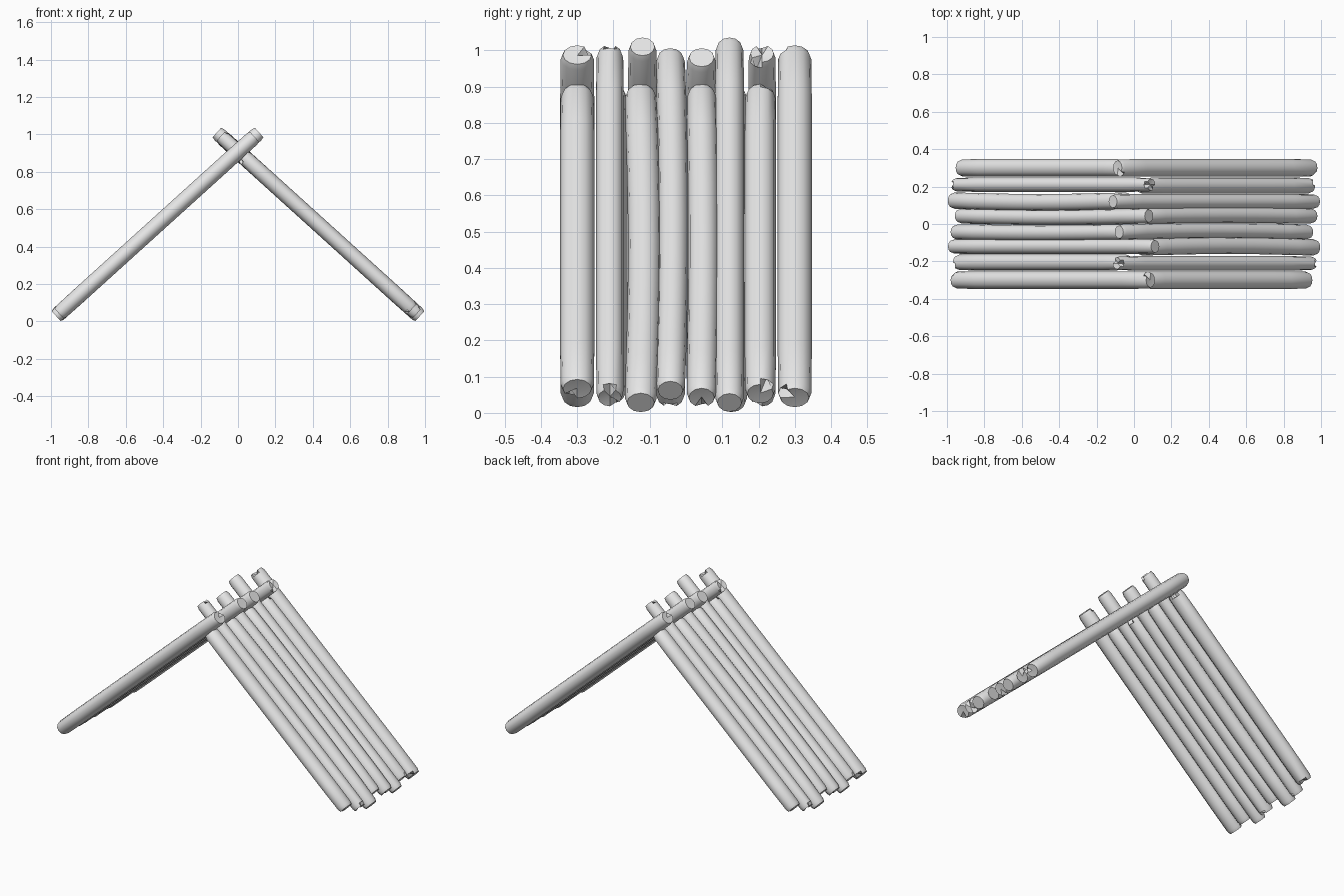
import bpy, bmesh, math
from mathutils import Vector

cube = bpy.data.objects.get("Cube")
if cube:
    bpy.data.objects.remove(cube)

mat = bpy.data.materials.new("pale grey wood")
mat.use_nodes = True
GREY = (0.8, 0.8, 0.8, 1)
mat.diffuse_color = GREY
mat.node_tree.nodes["Principled BSDF"].inputs["Base Color"].default_value = GREY

SIDES = 12
RISE = 0.905       # slope of the roof
RIDGE = 0.908      # height where the two slopes cross
ALONG = Vector((1, 0, RISE)).normalized()
UP = Vector((-ALONG.z, 0, ALONG.x))


def make_log(name, side, y, half_width, foot, top, bend, notch):
    """One round log with worn ends; side 1 is the left half, turned about z."""
    half_thick = min(half_width, 0.042)
    start = Vector((foot, y, RIDGE + RISE * foot))
    length = (top - foot) / ALONG.x
    # distance along the log and ring size, with a small chamfer at each end
    stations = [(0, 0.84), (0.018, 0.97)]
    stations += [(length * i / 8, 1) for i in range(1, 8)]
    stations += [(length - 0.018, 0.97), (length, 0.84)]

    bm = bmesh.new()
    rings = []
    for i, (dist, size) in enumerate(stations):
        is_end = i in (0, len(stations) - 1)
        inward = 1 if i == 0 else -1
        sway = bend * math.sin(math.pi * dist / length)
        ring = []
        for k in range(SIDES):
            a = math.tau * k / SIDES
            p = start + ALONG * dist + UP * (half_thick * size * math.sin(a))
            p.y += half_width * size * math.cos(a) + sway
            if is_end and k in notch:
                p += ALONG * (0.035 * inward)
            if side > 0:
                p.x, p.y = -p.x, -p.y
            ring.append(bm.verts.new(p))
        rings.append(ring)
    for a, b in zip(rings, rings[1:]):
        for k in range(SIDES):
            n = (k + 1) % SIDES
            bm.faces.new((a[k], a[n], b[n], b[k]))
    # end caps as fans, so that notched rims stay clean
    for ring in (rings[0], rings[-1]):
        centre = sum((v.co for v in ring), Vector()) / SIDES
        hub = bm.verts.new(centre)
        for k in range(SIDES):
            bm.faces.new((hub, ring[k], ring[(k + 1) % SIDES]))
    bmesh.ops.recalc_face_normals(bm, faces=bm.faces)

    mesh = bpy.data.meshes.new(name)
    bm.to_mesh(mesh)
    bm.free()
    mesh.materials.append(mat)
    mesh.shade_smooth()
    mesh.set_sharp_from_angle(angle=math.radians(40))
    obj = bpy.data.objects.new(name, mesh)
    bpy.context.collection.objects.link(obj)


# y, half width, foot x, top x, sideways bend, notched rim points
LOGS = [
    (-0.30, 0.047, -0.957, 0.088, 0, (1,)),
    (-0.205, 0.043, -0.945, -0.03, 0, (4,)),
    (-0.12, 0.040, -0.972, 0.113, 0, ()),
    (-0.043, 0.042, -0.957, -0.03, -0.005, (9,)),
    (0.043, 0.041, -0.935, 0.080, -0.008, ()),
    (0.125, 0.045, -0.972, -0.03, -0.010, ()),
    (0.21, 0.038, -0.957, 0.092, 0, (3, 8)),
    (0.30, 0.047, -0.930, -0.03, 0, (10,)),
]

# both slopes interlock: each is the other turned half way round
for side, label in ((-1, "right"), (1, "left")):
    for number, spec in enumerate(LOGS, 1):
        make_log(f"{label}_roof_log_{number}", side, *spec)
